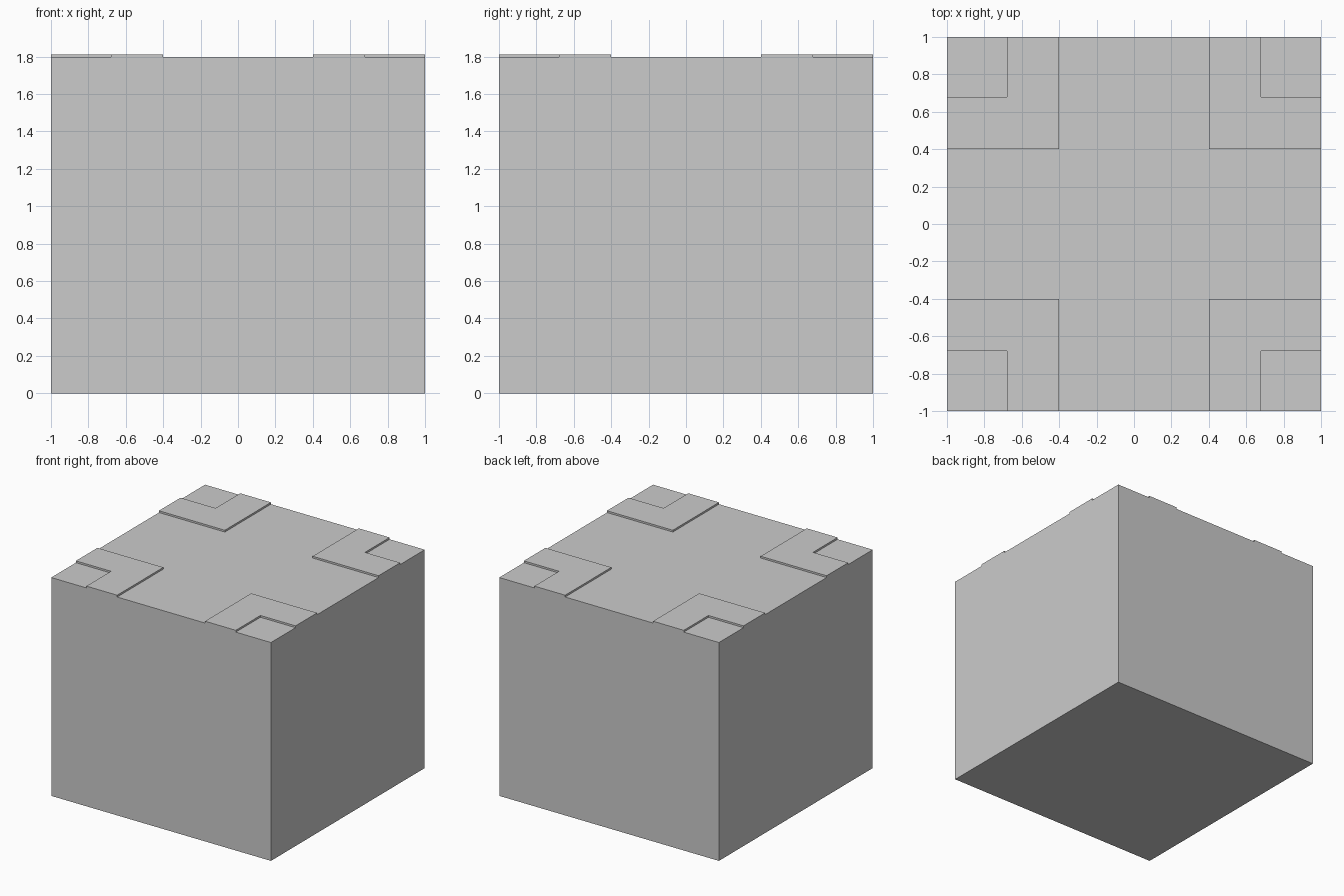
import bpy, bmesh

if "Cube" in bpy.data.objects:
    bpy.data.objects.remove(bpy.data.objects["Cube"])

BODY_TOP, PAD_TOP = 1.797, 1.812
INNER, NOTCH, OUTER = 0.40, 0.68, 1.0


def prism(name, outline, z0, z1):
    """Extrude a flat outline from z0 to z1."""
    bm = bmesh.new()
    face = bm.faces.new([bm.verts.new((x, y, z0)) for x, y in outline])
    grown = bmesh.ops.extrude_face_region(bm, geom=[face], use_keep_orig=True)
    for v in grown["geom"]:
        if isinstance(v, bmesh.types.BMVert):
            v.co.z = z1
    bmesh.ops.recalc_face_normals(bm, faces=bm.faces)
    mesh = bpy.data.meshes.new(name)
    bm.to_mesh(mesh)
    bm.free()
    obj = bpy.data.objects.new(name, mesh)
    bpy.context.collection.objects.link(obj)
    return obj


# Main block
prism("block_body", [(-1, -1), (1, -1), (1, 1), (-1, 1)], 0, BODY_TOP)

# Thin L-shaped corner pads, mirrored to all four corners
pads = prism("corner_pads", [(INNER, INNER), (OUTER, INNER), (OUTER, NOTCH),
                             (NOTCH, NOTCH), (NOTCH, OUTER), (INNER, OUTER)],
             BODY_TOP, PAD_TOP)
mirror = pads.modifiers.new("four_corners", 'MIRROR')
mirror.use_axis = (True, True, False)
